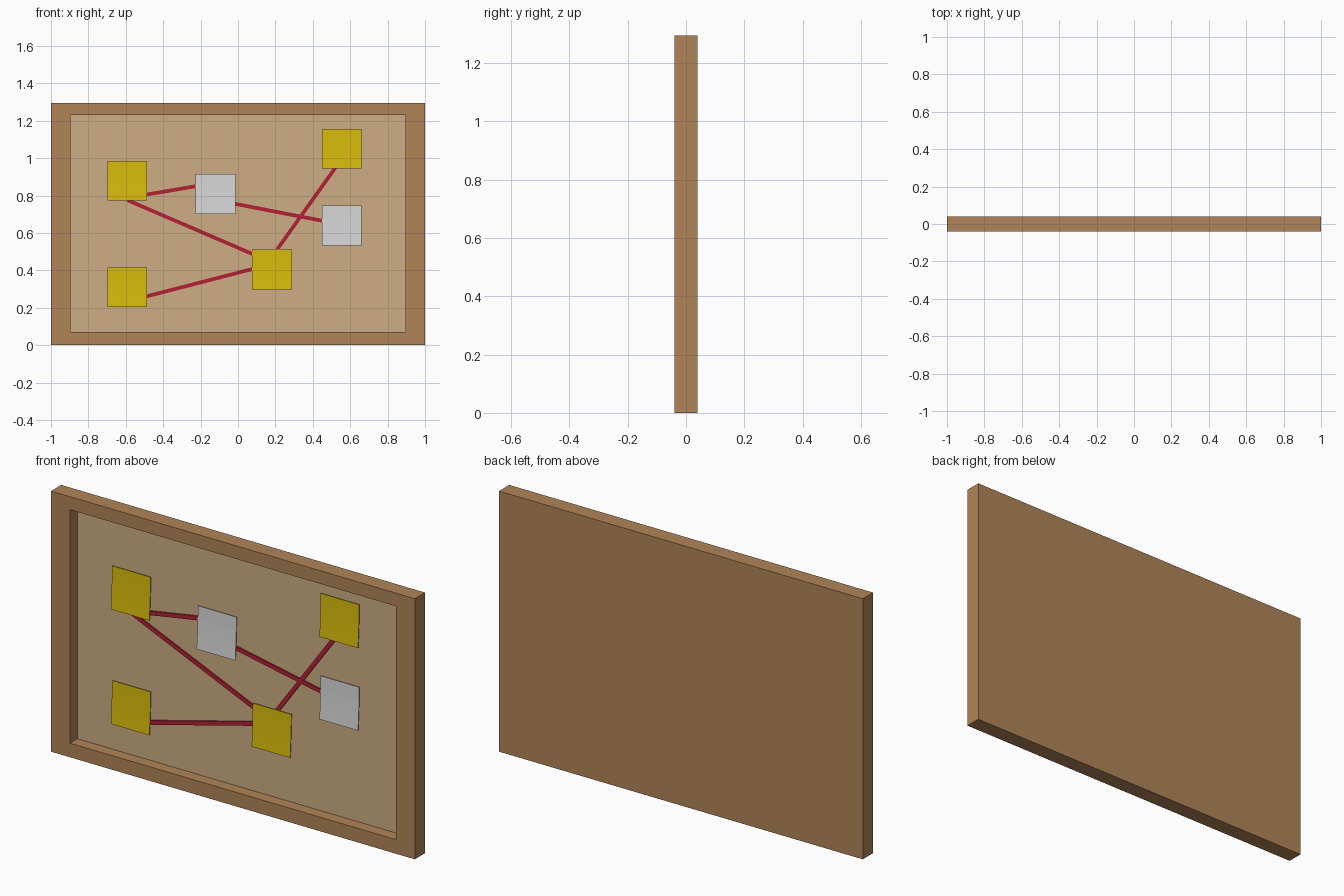
import bpy, bmesh, math
from mathutils import Matrix, Vector

if "Cube" in bpy.data.objects:
    bpy.data.objects.remove(bpy.data.objects["Cube"])


def material(name, r, g, b):
    lin = lambda c: ((c / 255 + 0.055) / 1.055) ** 2.4 if c > 10 else c / 255 / 12.92
    m = bpy.data.materials.new(name)
    m.diffuse_color = (lin(r), lin(g), lin(b), 1)
    m.use_nodes = True
    m.node_tree.nodes["Principled BSDF"].inputs["Base Color"].default_value = m.diffuse_color
    return m


WOOD = material("frame_wood", 176, 132, 88)
CORK = material("cork", 205, 173, 131)
YELLOW = material("yellow_paper", 214, 187, 12)
WHITE = material("white_paper", 214, 214, 214)
RED = material("red_string", 180, 32, 53)


def finish(bm, name, *mats):
    bmesh.ops.recalc_face_normals(bm, faces=bm.faces)
    me = bpy.data.meshes.new(name)
    bm.to_mesh(me)
    bm.free()
    for m in mats:
        me.materials.append(m)
    ob = bpy.data.objects.new(name, me)
    bpy.context.collection.objects.link(ob)
    return ob


BOARD_Y = 0.018      # face of the recessed cork

# Framed board: rectangular rings joined from the back round to the recess
bm = bmesh.new()


def ring(hx, z0, z1, y):
    return [bm.verts.new(p) for p in ((-hx, y, z0), (hx, y, z0), (hx, y, z1), (-hx, y, z1))]


rings = [ring(1, 0, 1.295, 0.04), ring(1, 0, 1.295, -0.04),
         ring(0.896, 0.07, 1.23, -0.04), ring(0.896, 0.07, 1.23, BOARD_Y)]
for a, b in zip(rings, rings[1:]):
    for i in range(4):
        j = (i + 1) % 4
        bm.faces.new((a[i], a[j], b[j], b[i]))
bm.faces.new(rings[0])
bm.faces.new(rings[3]).material_index = 1     # cork surface
finish(bm, "framed_cork_board", WOOD, CORK)


# Paper notes: thin sheets whose lower edge curls away from the board
def note(name, x, z, mat, size=0.212, thick=0.003, steps=6):
    bm = bmesh.new()
    front = []
    for i in range(steps + 1):
        t = i / steps
        front.append((0.008 - 0.010 * t ** 1.6, z + size / 2 - size * t))
    outline = front + [(y + thick, h) for y, h in reversed(front)]
    face = bm.faces.new([bm.verts.new((x - size / 2, y, h)) for y, h in outline])
    new = bmesh.ops.extrude_face_region(bm, geom=[face])["geom"]
    bmesh.ops.translate(bm, vec=(size, 0, 0),
                        verts=[v for v in new if isinstance(v, bmesh.types.BMVert)])
    finish(bm, name, mat)


for i, (x, z) in enumerate([(-0.592, 0.88), (0.555, 1.05), (0.182, 0.405), (-0.592, 0.31)]):
    note(f"yellow_note_{i + 1}", x, z, YELLOW)
for i, (x, z) in enumerate([(-0.12, 0.808), (0.555, 0.64)]):
    note(f"white_note_{i + 1}", x, z, WHITE)


# Red strings: straight square strips lying on the cork, ends tucked under notes
def string(name, a, b, width=0.02, y0=0.0105, y1=BOARD_Y + 0.002):
    a, b = Vector((a[0], 0, a[1])), Vector((b[0], 0, b[1]))
    d = b - a
    mid = (a + b) / 2 + Vector((0, (y0 + y1) / 2, 0))
    bm = bmesh.new()
    m = (Matrix.Translation(mid) @ Matrix.Rotation(-math.atan2(d.z, d.x), 4, 'Y')
         @ Matrix.Diagonal((d.length, y1 - y0, width, 1)))
    bmesh.ops.create_cube(bm, size=1, matrix=m)
    finish(bm, name, RED)


hub = (0.165, 0.45)
links = [((-0.58, 0.79), (-0.12, 0.868)),
         ((-0.59, 0.775), hub),
         ((-0.59, 0.235), (0.165, 0.43)),
         (hub, (0.55, 0.99)),
         ((-0.12, 0.776), (0.555, 0.645))]
for i, (a, b) in enumerate(links):
    string(f"red_string_{i + 1}", a, b)
